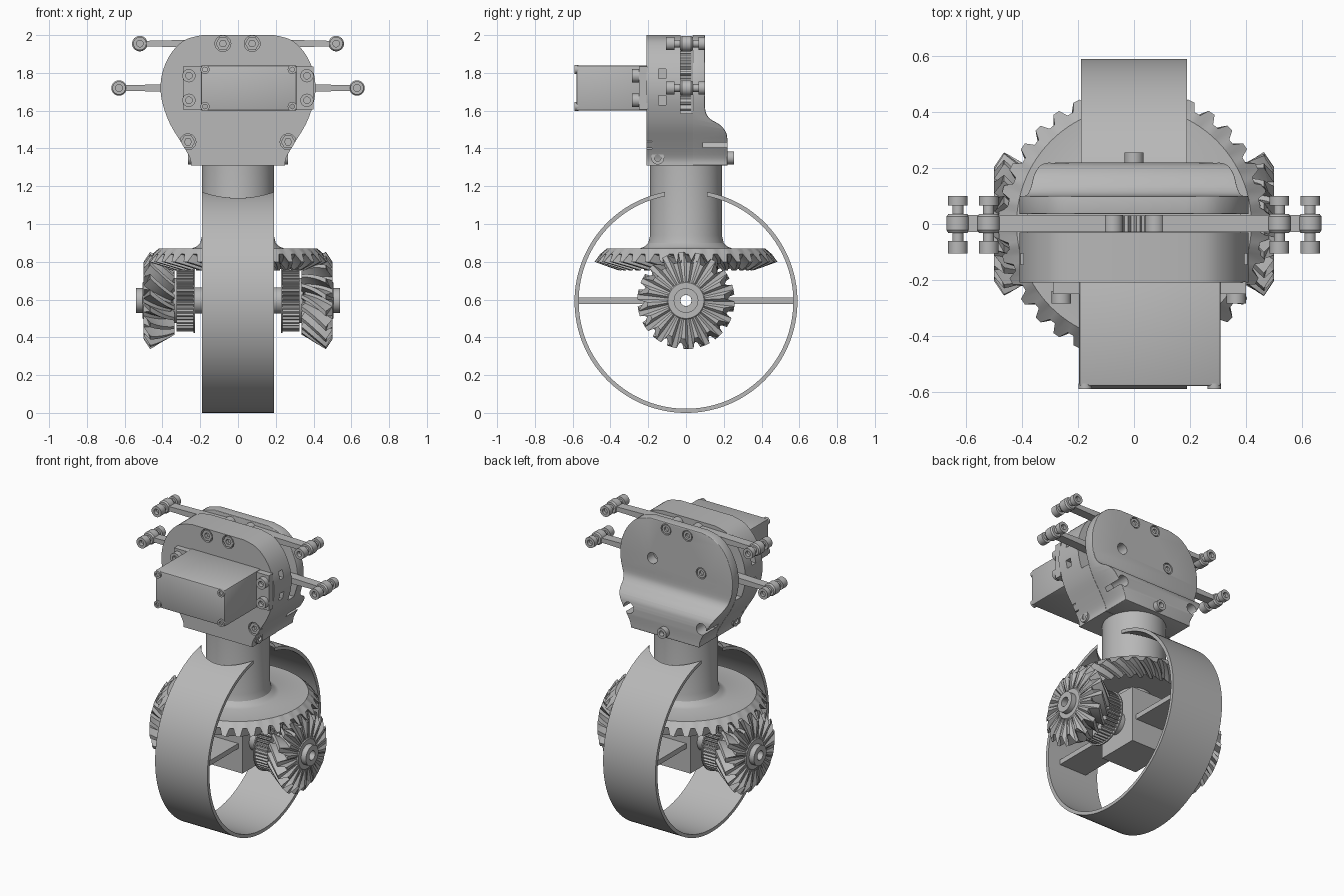
import bpy, bmesh
from math import sin, cos, pi, radians

cube = bpy.data.objects.get("Cube")
if cube:
    bpy.data.objects.remove(cube, do_unlink=True)

grey = bpy.data.materials.new("plain grey")
grey.use_nodes = True
COLOR = (0.48, 0.48, 0.48, 1)
grey.diffuse_color = COLOR
grey.node_tree.nodes["Principled BSDF"].inputs["Base Color"].default_value = COLOR
parts = []


# ---- helpers: h runs along the axis, u and v are the other two axes in order
def skin(name, loops, axis, wrap=False):
    order = {"x": (2, 0, 1), "y": (0, 2, 1), "z": (0, 1, 2)}[axis]
    bm = bmesh.new()
    rows = [[bm.verts.new([p[i] for i in order]) for p in loop] for loop in loops]
    n = len(rows[0])
    for a, b in zip(rows, rows[1:] + rows[:1] if wrap else rows[1:]):
        for i in range(n):
            j = (i + 1) % n
            bm.faces.new((a[i], a[j], b[j], b[i]))
    if not wrap:
        bm.faces.new(rows[0])
        bm.faces.new(rows[-1])
    bmesh.ops.recalc_face_normals(bm, faces=bm.faces)
    mesh = bpy.data.meshes.new(name)
    bm.to_mesh(mesh)
    bm.free()
    mesh.materials.append(grey)
    ob = bpy.data.objects.new(name, mesh)
    bpy.context.collection.objects.link(ob)
    parts.append(ob)
    return ob


def ring(r, h, n=32, c=(0, 0), turn=0):
    return [(c[0] + r * cos(turn + 2 * pi * i / n),
             c[1] + r * sin(turn + 2 * pi * i / n), h) for i in range(n)]


def lathe(name, profile, axis, c=(0, 0), n=32, wrap=False):
    return skin(name, [ring(r, h, n, c) for r, h in profile], axis, wrap)


def prism(name, pts, axis, h0, h1):
    return skin(name, [[(u, v, h) for u, v in pts] for h in (h0, h1)], axis)


def box(name, x0, x1, y0, y1, z0, z1):
    return prism(name, [(x0, y0), (x1, y0), (x1, y1), (x0, y1)], "z", z0, z1)


def bolt(name, axis, c, h0, h1, r=0.035, n=24):
    """Cap head with a socket in the h1 end."""
    deep = h1 + (h0 - h1) * 0.6
    return lathe(name, [(r, h0), (r, h1), (r / 2, h1), (r / 2, deep)], axis, c, n)


def bake(ob):
    mesh = bpy.data.meshes.new_from_object(
        ob.evaluated_get(bpy.context.evaluated_depsgraph_get()))
    ob.modifiers.clear()
    ob.data = mesh


def boolean(ob, cutters, mode="DIFFERENCE"):
    for cutter in cutters:
        mod = ob.modifiers.new("cut", "BOOLEAN")
        mod.operation, mod.solver, mod.object = mode, "EXACT", cutter
    bake(ob)
    for cutter in cutters:
        parts.remove(cutter)
        bpy.data.objects.remove(cutter, do_unlink=True)


def teeth(n, root, tip, twist=0, steps=6, side=1):
    """Loops of a toothed band; root and tip are ((r, h) start, (r, h) end)."""
    loops = []
    for k in range(steps + 1):
        t = k / steps
        mix = [[a + (b - a) * t for a, b in zip(*ends)] for ends in (root, tip)]
        loop = []
        for i in range(n):
            for off, kind in ((0, 0), (0.3, 0), (0.5, 1), (0.8, 1)):
                r, h = mix[kind]
                a = 2 * pi * (i + off) / n + twist * t
                loop.append((r * cos(a), r * sin(a), h * side))
        loops.append(loop)
    return loops


def shift(loops, du, dv):
    return [[(u + du, v + dv, h) for u, v, h in loop] for loop in loops]


def smooth_path(pts, steps=4):
    out = []
    for i in range(len(pts) - 1):
        p0, p1, p2, p3 = [pts[min(max(i + k, 0), len(pts) - 1)] for k in (-1, 0, 1, 2)]
        for s in range(steps):
            t = s / steps
            out.append(tuple(0.5 * (2 * b + (c - a) * t + (2 * a - 5 * b + 4 * c - d) * t * t
                             + (3 * b - a - 3 * c + d) * t ** 3)
                             for a, b, c, d in zip(p0, p1, p2, p3)))
    return out + [pts[-1]]


# ---- wheel band, open at the top around the column
AXLE = 0.59
band = lathe("wheel_band", [(0.59, -0.19), (0.59, 0.19), (0.568, 0.19), (0.568, -0.19)],
             "x", (0, AXLE), 128, True)
boolean(band, [lathe("cutter", [(0.22, 1), (0.22, 1.4)], "z", n=64)])

# ---- hub block and spoke bar
hub = box("hub_block", -0.13, 0.13, -0.14, 0.14, 0.42, 0.79)
spoke = box("spoke_bar", -0.1, 0.1, -0.575, 0.575, 0.577, 0.61)
for ob in (hub, spoke):
    boolean(ob, [lathe("cutter", [(0.03, -0.3), (0.03, 0.3)], "x", (0, AXLE + 0.005))])
lathe("hub_spindle", [(0.1, 0.78), (0.1, 0.85)], "z")

# ---- crown gear with the column rising from it
N = 36
crown = [ring(0.28, 0.835, N * 4)]
crown += teeth(N, ((0.335, 0.79), (0.455, 0.84)), ((0.36, 0.755), (0.485, 0.80)), -0.2)
crown += [ring(r, h, N * 4, turn=-0.2) for r, h in
          ((0.42, 0.87), (0.245, 0.87), (0.22, 0.88), (0.2, 0.9), (0.19, 0.94), (0.19, 1.33))]
skin("crown_gear_column", crown, "z")

# ---- side pinions, pulleys and collars
for s, label in ((1, "left"), (-1, "right")):
    n = 18
    loops = [ring(0.03, 0.335 * s, n * 4)]
    loops += teeth(n, ((0.135, 0.355), (0.205, 0.5)), ((0.18, 0.335), (0.258, 0.465)),
                   0.4 * s, side=s)
    loops += [ring(r, h * s, n * 4, turn=0.4 * s) for r, h in
              ((0.1, 0.5), (0.095, 0.505), (0.065, 0.505), (0.065, 0.54), (0.03, 0.54))]
    skin(label + "_pinion", shift(loops, 0, AXLE + 0.005), "x", True)
    n = 44
    loops = [ring(0.03, 0.235 * s, n * 4)]
    loops += teeth(n, ((0.15, 0.235), (0.15, 0.325)), ((0.165, 0.235), (0.165, 0.325)),
                   steps=1, side=s)
    loops += [ring(0.03, 0.325 * s, n * 4)]
    skin(label + "_pulley", shift(loops, 0, AXLE + 0.005), "x", True)
    for tag, r, h0, h1 in (("_pulley_flange", 0.172, 0.228, 0.236),
                           ("_pulley_collar", 0.12, 0.32, 0.345),
                           ("_shaft_collar", 0.07, 0.12, 0.23)):
        lathe(label + tag, [(0.03, h0 * s), (r, h0 * s), (r, h1 * s), (0.03, h1 * s)],
              "x", (0, AXLE + 0.005), 48, True)

# ---- housing outline shared by the three layers
half = smooth_path([(0.25, 1.31), (0.255, 1.35), (0.30, 1.43), (0.36, 1.53), (0.40, 1.64),
                    (0.41, 1.73), (0.395, 1.82), (0.35, 1.91), (0.28, 1.975), (0.19, 2.0)])
outline = half + [(-x, z) for x, z in reversed(half)]
low = [p for p in half if p[1] < 1.6]
front = prism("front_housing", outline, "y", -0.21, -0.03)
prism("middle_housing", low + [(-x, z) for x, z in reversed(low)], "y", -0.031, 0.036)
back = prism("back_housing", outline, "y", 0.035, 0.3)

# back cover: flat above, swelling out below
profile = [(-0.1, 1.2), (0.22, 1.2)] + smooth_path(
    [(0.22, 1.44), (0.212, 1.485), (0.18, 1.525), (0.13, 1.555), (0.105, 1.59), (0.1, 1.64)])
profile += [(0.1, 2.1), (-0.1, 2.1)]
boolean(back, [prism("cutter", profile, "x", -0.6, 0.6)], "INTERSECT")
bevel = back.modifiers.new("round", "BEVEL")
bevel.width, bevel.segments = 0.015, 3
bevel.limit_method, bevel.angle_limit = "ANGLE", radians(50)
bake(back)

nuts = [(-0.08, 1.955), (0.075, 1.955), (-0.265, 1.435), (0.265, 1.435)]
pockets = [lathe("cutter", [(0.042, -0.3), (0.042, -0.18)], "y", c, 24) for c in nuts]
for s in (1, -1):
    pockets += [box("cutter", s * 0.34, s * 0.5, -0.145, -0.105, z, z + 0.05)
                for z in (1.63, 1.77)]
boolean(front, pockets)
boolean(back, [lathe("cutter", [(0.036, h), (0.036, 0.4)], "y", c, 24) for c, h in
               (((0.175, 1.74), 0.03), ((0.265, 1.435), 0.09), ((-0.265, 1.435), 0.09),
                ((-0.18, 1.735), 0.085), (nuts[0], 0.085), (nuts[1], 0.085))])

# ---- housing fasteners
for c in nuts:
    bolt("front_nut", "y", c, -0.17, -0.208, 0.038, 6)
for c in nuts[:2] + [(-0.18, 1.735)]:
    bolt("back_screw", "y", c, 0.07, 0.098, 0.03)
bolt("back_clamp_bolt", "y", (0, 1.35), 0.2, 0.255, 0.034)
for s in (1, -1):
    bolt("side_clamp_bolt", "x", (-0.15, 1.35), 0.22 * s, 0.264 * s)

# ---- drive motor with mounting flange and screws
motor = box("motor_case", -0.196, 0.31, -0.58, -0.2, 1.6, 1.84)
bevel = motor.modifiers.new("round", "BEVEL")
bevel.width, bevel.segments = 0.008, 2
bake(motor)
box("motor_flange", -0.29, 0.4, -0.25, -0.205, 1.605, 1.835)
for z in (1.655, 1.785):
    for x in (-0.26, 0.365):
        bolt("flange_bolt", "y", (x, z), -0.24, -0.285)
for z in (1.622, 1.818):
    for x in (-0.175, 0.287):
        bolt("case_screw", "y", (x, z), -0.57, -0.59, 0.024)

# ---- inner gear seen through the gap
loops = teeth(28, ((0.17, -0.028), (0.17, 0.03)), ((0.19, -0.028), (0.19, 0.03)), steps=1)
skin("inner_gear", shift(loops, 0, 1.735), "y")

# ---- steering arms with eyes and pins
for s, label in ((1, "left"), (-1, "right")):
    for level, x0, x1, z in (("upper", 0.075, 0.52, 1.955), ("lower", 0.2, 0.63, 1.72)):
        name = label + "_" + level
        prism(name + "_arm", [(x0 * s, z - 0.024), (x1 * s, z - 0.014),
                              (x1 * s, z + 0.014), (x0 * s, z + 0.024)], "y", -0.028, 0.032)
        lathe(name + "_pivot", [(0.036, -0.028), (0.036, 0.032)], "y", (x0 * s, z))
        c = (x1 * s, z)
        lathe(name + "_eye", [(0.034, -0.032), (0.041, -0.022), (0.041, 0.026), (0.034, 0.036)],
              "y", c)
        lathe(name + "_pin", [(0.02, -0.08), (0.02, 0.08)], "y", c)
        bolt(name + "_pin_head", "y", c, 0.066, 0.1)
        bolt(name + "_pin_cap", "y", c, -0.06, -0.106)

# ---- smooth shading with sharp edges kept
for ob in parts:
    bpy.ops.object.select_all(action="DESELECT")
    ob.select_set(True)
    bpy.context.view_layer.objects.active = ob
    bpy.ops.object.shade_smooth_by_angle(angle=radians(30))
